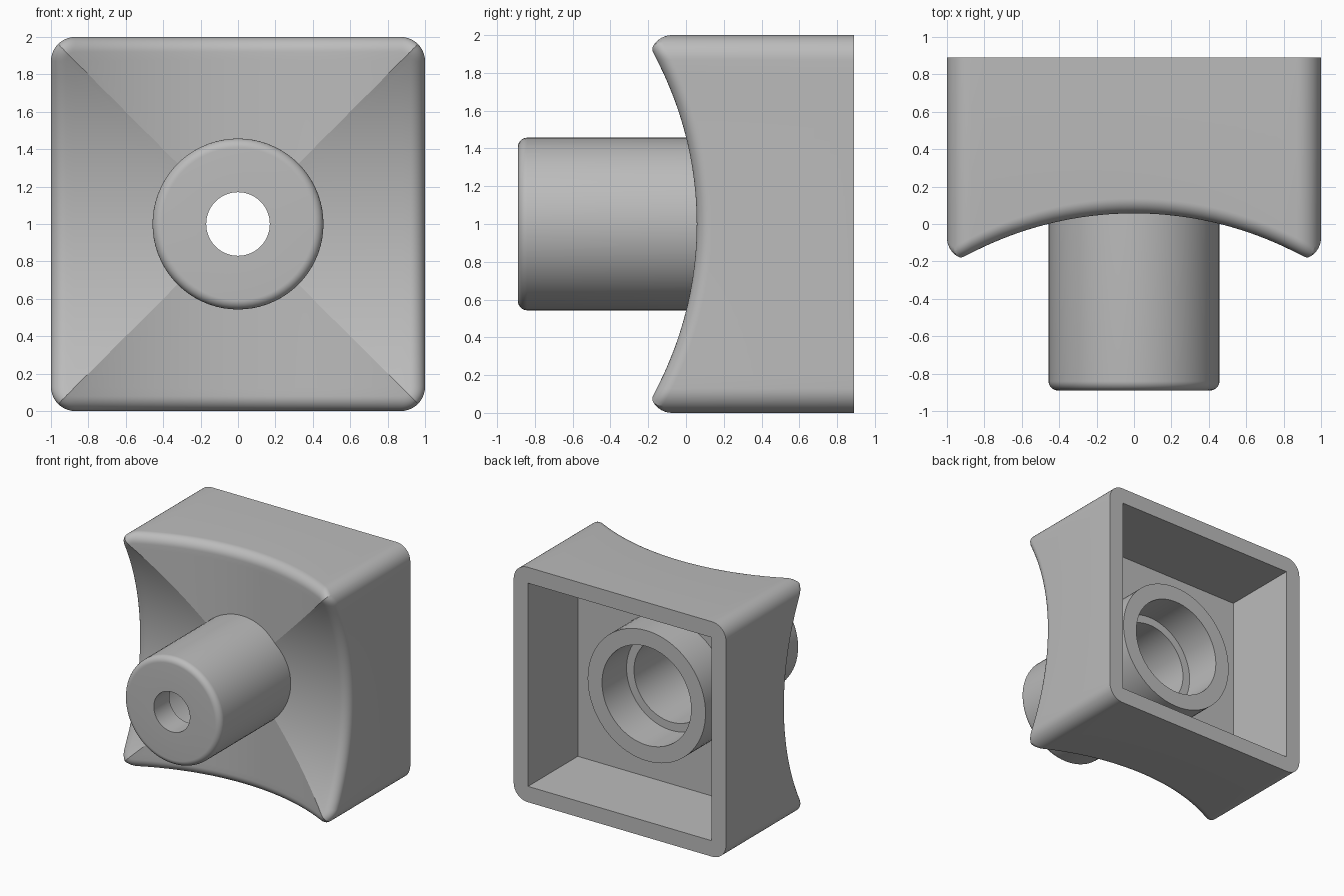
import bpy
import bmesh
from math import sin, cos, pi, radians, sqrt, hypot

if "Cube" in bpy.data.objects:
    bpy.data.objects.remove(bpy.data.objects["Cube"], do_unlink=True)

grey = bpy.data.materials.new("plain grey")
grey.use_nodes = True
grey.diffuse_color = (0.5, 0.5, 0.5, 1)
grey.node_tree.nodes["Principled BSDF"].inputs["Base Color"].default_value = (0.5, 0.5, 0.5, 1)

SEG = 10        # steps in each rounded edge
SIDE = 23       # points along each straight side
BACK = 0.89
CENTRE_Z = 1.0


def outline(half, rad):
    """Rounded square as (x, z) points, the same count for any size."""
    c = half - rad
    arcs = []
    for k in range(4):
        mid = pi / 4 + k * pi / 2
        cx, cz = c * sqrt(2) * cos(mid), c * sqrt(2) * sin(mid)
        arcs.append([(cx + rad * cos(k * pi / 2 + i * pi / 2 / SEG),
                      cz + rad * sin(k * pi / 2 + i * pi / 2 / SEG)) for i in range(SEG + 1)])
    pts = []
    for k in range(4):
        pts += arcs[k]
        a, b = arcs[k][-1], arcs[(k + 1) % 4][0]
        for i in range(1, SIDE + 1):
            t = i / (SIDE + 1)
            pts.append((a[0] + (b[0] - a[0]) * t, a[1] + (b[1] - a[1]) * t))
    return pts


def circle_like(pts, r):
    return [(x * r / hypot(x, z), z * r / hypot(x, z)) for x, z in pts]


def hollow(x, z):
    """Depth of the front: two crossed cylinder cuts."""
    m, r = min(abs(x), abs(z)), 1.9
    return 0.057 - r + sqrt(r * r - m * m)


def ring_mesh(name, loops):
    """Join closed loops of points into a ring-shaped solid."""
    bm = bmesh.new()
    rows = [[bm.verts.new((x, y, z + CENTRE_Z)) for x, y, z in loop] for loop in loops]
    n = len(rows[0])
    for a, b in zip(rows, rows[1:] + rows[:1]):
        for i in range(n):
            j = (i + 1) % n
            bm.faces.new((a[i], a[j], b[j], b[i]))
    bmesh.ops.remove_doubles(bm, verts=bm.verts, dist=1e-5)
    bmesh.ops.recalc_face_normals(bm, faces=bm.faces)
    me = bpy.data.meshes.new(name)
    bm.to_mesh(me)
    bm.free()
    me.materials.append(grey)
    ob = bpy.data.objects.new(name, me)
    bpy.context.collection.objects.link(ob)
    bpy.ops.object.select_all(action='DESELECT')
    ob.select_set(True)
    bpy.context.view_layer.objects.active = ob
    bpy.ops.object.shade_smooth_by_angle(angle=radians(12))
    return ob


def flat(pts, y):
    return [(x, y, z) for x, z in pts]


# Square body: outer wall, rounded front rim, hollowed front, cavity behind
corner, fillet = 0.13, 0.08
loops = [flat(outline(1, corner), BACK)]
for i in range(SEG + 1):
    a = i * pi / 2 / SEG
    inset = fillet * (1 - cos(a))
    rim = outline(1 - inset, corner - inset)
    loops.append([(x, hollow(x, z) + fillet * (1 - sin(a)), z) for x, z in rim])
collar = circle_like(rim, 0.45)
STEPS = 12
for i in range(1, STEPS + 1):
    t = i / STEPS
    mix = [(a + (c - a) * t, b + (d - b) * t) for (a, b), (c, d) in zip(rim, collar)]
    loops.append([(x, hollow(x, z), z) for x, z in mix])
cavity = outline(0.865, 0)
loops.append(flat(circle_like(rim, 0.5), 0.22))
loops.append(flat(cavity, 0.22))
loops.append(flat(cavity, BACK))
ring_mesh("square_body", loops)

# Round boss with stepped bore and rear collar, turned about the y axis
edge, boss_r, front = 0.05, 0.457, -0.89
profile = [(0.17, front)]
for i in range(SEG + 1):
    a = i * pi / 2 / SEG
    profile.append((boss_r - edge + edge * sin(a), front + edge - edge * cos(a)))
profile += [(boss_r, 0.14), (0.555, 0.14), (0.555, 0.53), (0.42, 0.53),
            (0.42, 0.2), (0.35, 0.2), (0.35, -0.68), (0.17, -0.68)]
TURN = 72
ring_mesh("boss_and_bore", [[(r * cos(2 * pi * k / TURN), y, r * sin(2 * pi * k / TURN))
                             for k in range(TURN)] for r, y in profile])
